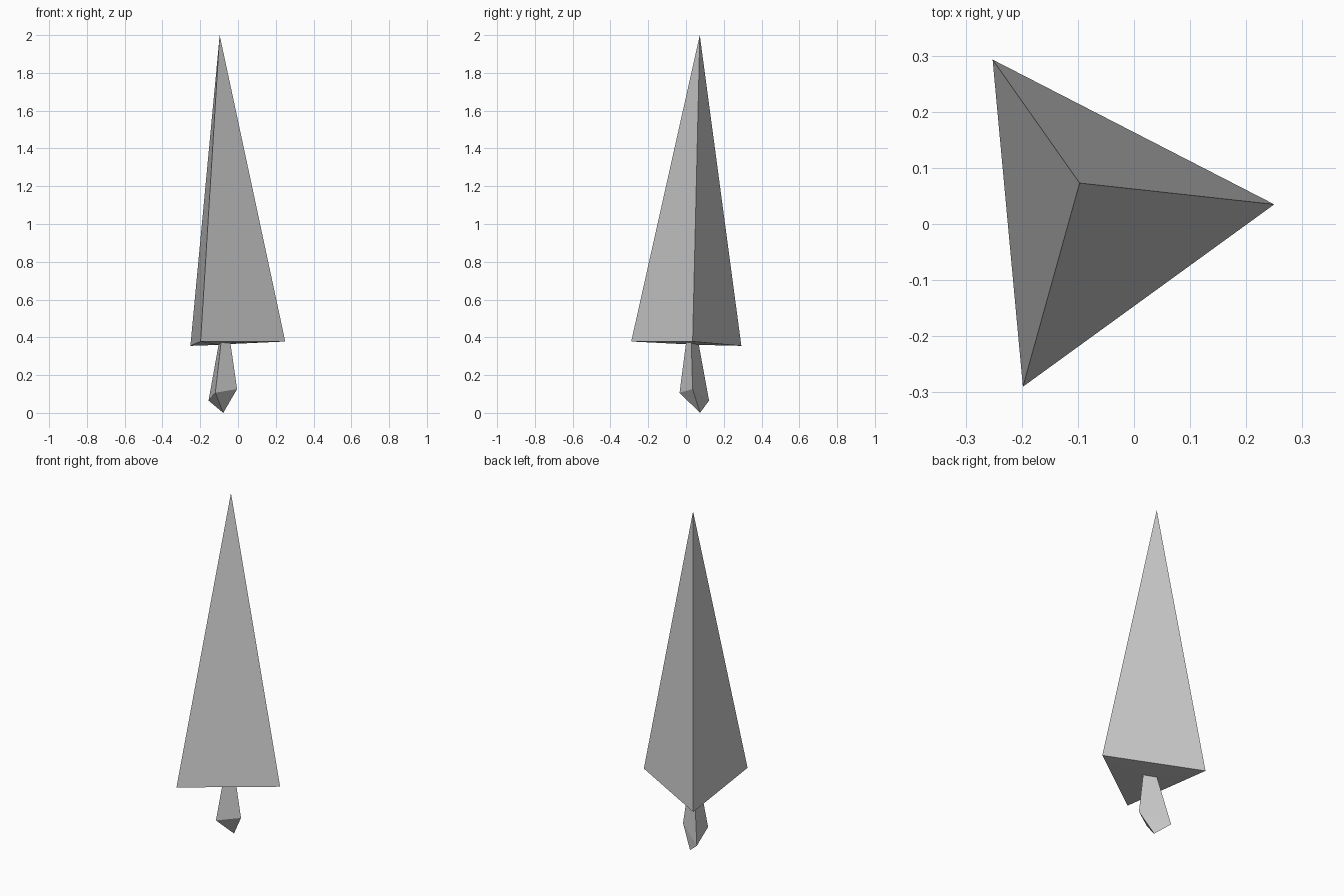
import bpy

if "Cube" in bpy.data.objects:
    bpy.data.objects.remove(bpy.data.objects["Cube"])


def loft(name, rings):
    """Join three-sided rings from top to bottom; one-point rings are tips."""
    verts, faces, starts = [], [], []
    for ring in rings:
        starts.append(len(verts))
        verts += ring
    for i in range(len(rings) - 1):
        a, b = starts[i], starts[i + 1]
        for k in range(3):
            n = (k + 1) % 3
            if len(rings[i]) == 1:
                faces.append((a, b + k, b + n))
            elif len(rings[i + 1]) == 1:
                faces.append((a + n, a + k, b))
            else:
                faces.append((a + n, a + k, b + k, b + n))
    mesh = bpy.data.meshes.new(name)
    mesh.from_pydata(verts, [], faces)
    mesh.update()
    obj = bpy.data.objects.new(name, mesh)
    bpy.context.collection.objects.link(obj)
    return obj


# Rings run anticlockwise from above: back, front, right corner
apex = [(-0.097, 0.073, 2.0)]
skirt = [(-0.252, 0.293, 0.355), (-0.198, -0.29, 0.378), (0.25, 0.035, 0.378)]
neck = [(-0.103, 0.068, 0.36), (-0.09, 0.0, 0.37), (-0.04, 0.028, 0.369)]
root = [(-0.156, 0.122, 0.065), (-0.12, -0.034, 0.107), (-0.005, 0.035, 0.126)]
tip = [(-0.078, 0.074, 0.0)]

# Foliage: tall skewed pyramid with its underside reaching in to the trunk
loft("foliage", [apex, skirt, neck])

# Trunk: flared three-sided stem ending in a point
loft("trunk", [neck, root, tip])
